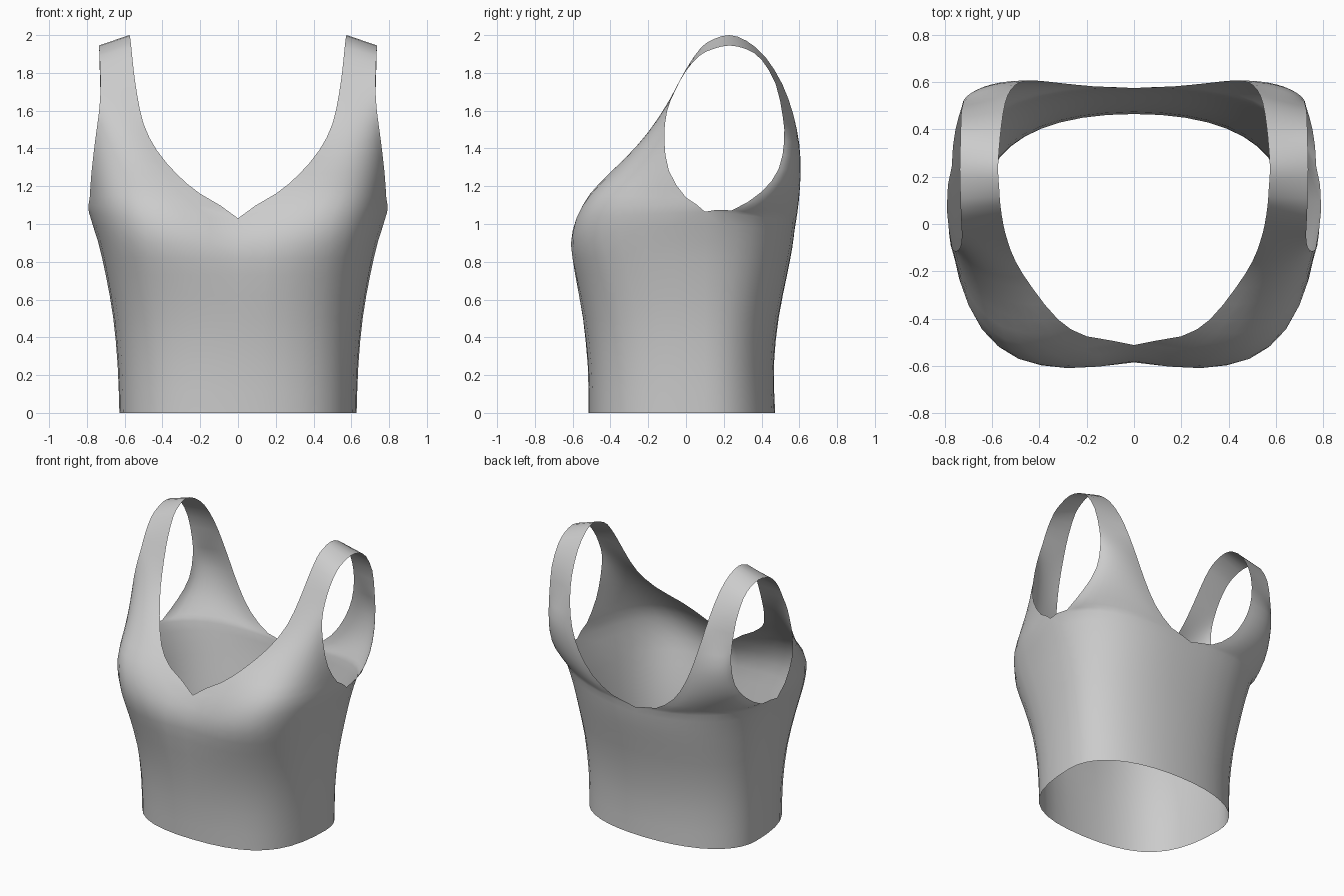
import bpy, bmesh
from mathutils import Vector

COLS, SUB = 10, 2     # faces across each half panel, steps between rows

# Each row: centre/neckline edge, corner control, side/armhole edge, fullness
FRONT = [
    ((0, -.515, 0), (.63, -.515, 0), (.628, .1, 0), .73),
    ((0, -.52, .25), (.635, -.525, .25), (.637, .1, .25), .73),
    ((0, -.545, .5), (.65, -.565, .5), (.66, .1, .5), .74),
    ((0, -.578, .73), (.68, -.645, .73), (.70, .1, .73), .75),
    ((0, -.58, .89), (.70, -.715, .9), (.742, .1, .91), .77),
    ((0, -.512, 1.03), (.71, -.74, 1.03), (.79, .1, 1.065), .77),
    ((.2, -.475, 1.16), (.70, -.62, 1.15), (.785, 0, 1.14), .74),
    ((.32, -.405, 1.26), (.68, -.45, 1.28), (.775, -.09, 1.28), .65),
    ((.43, -.27, 1.39), (.66, -.28, 1.44), (.755, -.115, 1.45), .6),
    ((.5, -.16, 1.53), (.64, -.15, 1.58), (.735, -.1, 1.6), .6),
]
BACK = [
    ((0, .472, 0), (.63, .472, 0), (.628, .1, 0), .62),
    ((0, .465, .25), (.637, .467, .25), (.637, .1, .25), .62),
    ((0, .49, .5), (.66, .49, .5), (.66, .1, .5), .63),
    ((0, .535, .73), (.69, .545, .73), (.70, .1, .73), .64),
    ((0, .562, .87), (.71, .58, .9), (.742, .1, .91), .66),
    ((0, .575, .97), (.74, .60, 1.03), (.79, .1, 1.065), .68),
    ((.17, .582, 1.01), (.73, .60, 1.09), (.775, .25, 1.078), .53),
    ((.32, .597, 1.12), (.70, .605, 1.18), (.755, .4, 1.17), .52),
    ((.42, .607, 1.27), (.69, .613, 1.29), (.73, .49, 1.29), .55),
    ((.48, .6, 1.42), (.68, .6, 1.43), (.722, .52, 1.44), .6),
]
# Straps are straight across: neckline edge, armhole edge
FRONT_STRAP = [((.535, -.07, 1.69), (.728, -.055, 1.71)), ((.553, 0, 1.82), (.73, 0, 1.81)),
               ((.565, .08, 1.935), (.733, .07, 1.89)), ((.57, .15, 1.98), (.735, .145, 1.927))]
BACK_STRAP = [((.52, .568, 1.58), (.722, .512, 1.57)), ((.545, .51, 1.74), (.73, .475, 1.74)),
              ((.56, .42, 1.885), (.733, .4, 1.87)), ((.57, .32, 1.97), (.735, .32, 1.925))]
SHOULDER = ((.575, .23, 2.0), (.737, .23, 1.945))


def curved_row(a, corner, b, k):
    a, corner, b = Vector(a), Vector(corner), Vector(b)
    p, q = a.lerp(corner, k), b.lerp(corner, k)
    ts = [j / COLS for j in range(COLS + 1)]
    return [a * (1 - t) ** 3 + p * 3 * t * (1 - t) ** 2 + q * 3 * t * t * (1 - t) + b * t ** 3
            for t in ts]


def straight_row(a, b):
    return [Vector(a).lerp(Vector(b), j / COLS) for j in range(COLS + 1)]


def spline(p0, p1, p2, p3, t):
    return (p1 * 2 + (p2 - p0) * t + (p0 * 2 - p1 * 5 + p2 * 4 - p3) * t * t
            + (p1 * 3 - p0 - p2 * 3 + p3) * t ** 3) / 2


def add_panel(bm, body, strap, next_strap):
    # the other panel's last strap row guides the curve over the shoulder
    rows = [curved_row(*r) for r in body]
    rows += [straight_row(*r) for r in strap + [SHOULDER, next_strap[-1]]]
    rows.insert(0, rows[0])
    grid = []
    for i in range(1, len(rows) - 2):
        for s in range(SUB):
            grid.append([spline(*c, s / SUB) for c in zip(*rows[i - 1:i + 3])])
    grid.append(rows[-2])
    for r in grid:
        r[0].x = max(r[0].x, 0)             # straight centre line
        if r[-1].z < 1.06:
            r[-1].y = .1                    # straight side seam
    vs = [[bm.verts.new(p) for p in r] for r in grid]
    for lo, hi in zip(vs, vs[1:]):
        for j in range(COLS):
            bm.faces.new((lo[j], lo[j + 1], hi[j + 1], hi[j]))


# Right half: front and back panels sewn at side seam and shoulder
bm = bmesh.new()
add_panel(bm, FRONT, FRONT_STRAP, BACK_STRAP)
add_panel(bm, BACK, BACK_STRAP, FRONT_STRAP)
bmesh.ops.remove_doubles(bm, verts=bm.verts, dist=.012)
bmesh.ops.recalc_face_normals(bm, faces=bm.faces)

# Whole garment: right half mirrored to the left
mesh = bpy.data.meshes.new("tank_top")
bm.to_mesh(mesh)
bm.free()
top = bpy.data.objects.new("tank_top", mesh)
bpy.context.collection.objects.link(top)
mirror = top.modifiers.new("mirror", 'MIRROR')
mirror.use_clip = True
mirror.merge_threshold = .002
bpy.context.view_layer.objects.active = top
top.select_set(True)
bpy.ops.object.shade_smooth()
